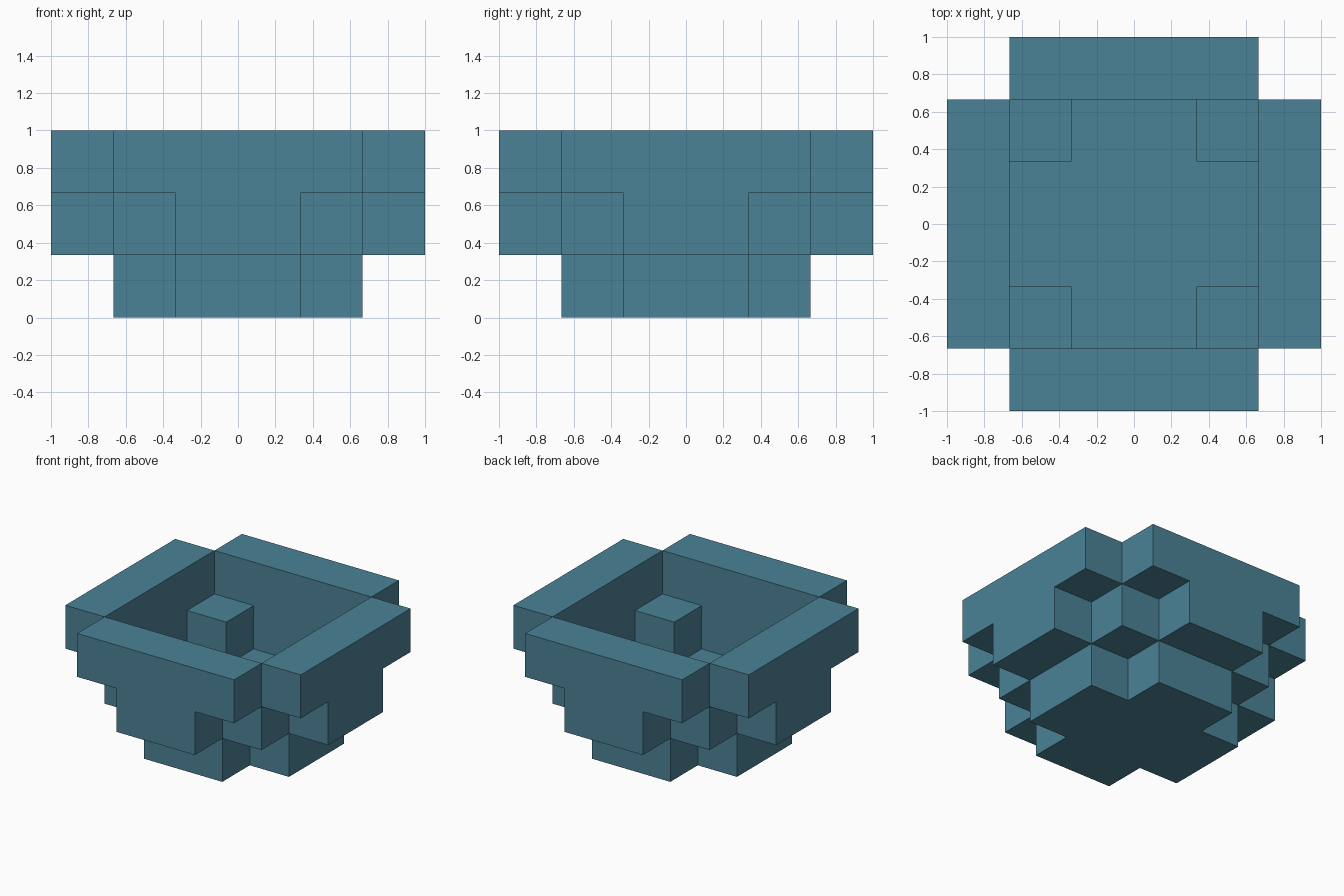
import bpy
import bmesh
from math import pi
from mathutils import Matrix, Vector

U = 1 / 3  # edge of one block

if "Cube" in bpy.data.objects:
    bpy.data.objects.remove(bpy.data.objects["Cube"], do_unlink=True)

teal = bpy.data.materials.new("muted_teal")
teal.use_nodes = True
colour = (0.07, 0.223, 0.305, 1)
teal.diffuse_color = colour
teal.node_tree.nodes["Principled BSDF"].inputs["Base Color"].default_value = colour


def prism(name, outline, depth, matrix):
    """Extrude a flat outline, given in blocks, along local z and place it."""
    bm = bmesh.new()
    face = bm.faces.new([bm.verts.new((x * U, y * U, 0)) for x, y in outline])
    extruded = bmesh.ops.extrude_face_region(bm, geom=[face])["geom"]
    top = [v for v in extruded if isinstance(v, bmesh.types.BMVert)]
    bmesh.ops.translate(bm, verts=top, vec=Vector((0, 0, depth * U)))
    bmesh.ops.transform(bm, matrix=matrix, verts=bm.verts)
    bmesh.ops.recalc_face_normals(bm, faces=bm.faces)
    mesh = bpy.data.meshes.new(name)
    bm.to_mesh(mesh)
    bm.free()
    mesh.materials.append(teal)
    obj = bpy.data.objects.new(name, mesh)
    bpy.context.collection.objects.link(obj)


# Plus-shaped floor: one notched corner repeated by quarter turns
plus = []
corner = [(2, 1), (1, 1), (1, 2)]
for turn in range(4):
    plus += corner
    corner = [(-y, x) for x, y in corner]
prism("floor", plus, 1, Matrix.Identity(4))

# T-shaped wall and corner block, repeated on the four sides
half_tee = [(1, 1), (1, 2), (2, 2), (2, 3)]
tee = half_tee + [(-x, z) for x, z in reversed(half_tee)]
square = [(1, 1), (2, 1), (2, 2), (1, 2)]
upright = Matrix.Translation((0, -2 * U, 0)) @ Matrix.Rotation(pi / 2, 4, "X")
raised = Matrix.Translation((0, 0, U))
walls = ("front", "left", "back", "right")
corners = ("back_left", "back_right", "front_right", "front_left")
for i in range(4):
    turn = Matrix.Rotation(i * pi / 2, 4, "Z")
    prism(walls[i] + "_wall", tee, 1, turn @ upright)
    prism(corners[i] + "_corner_block", square, 1, turn @ raised)
